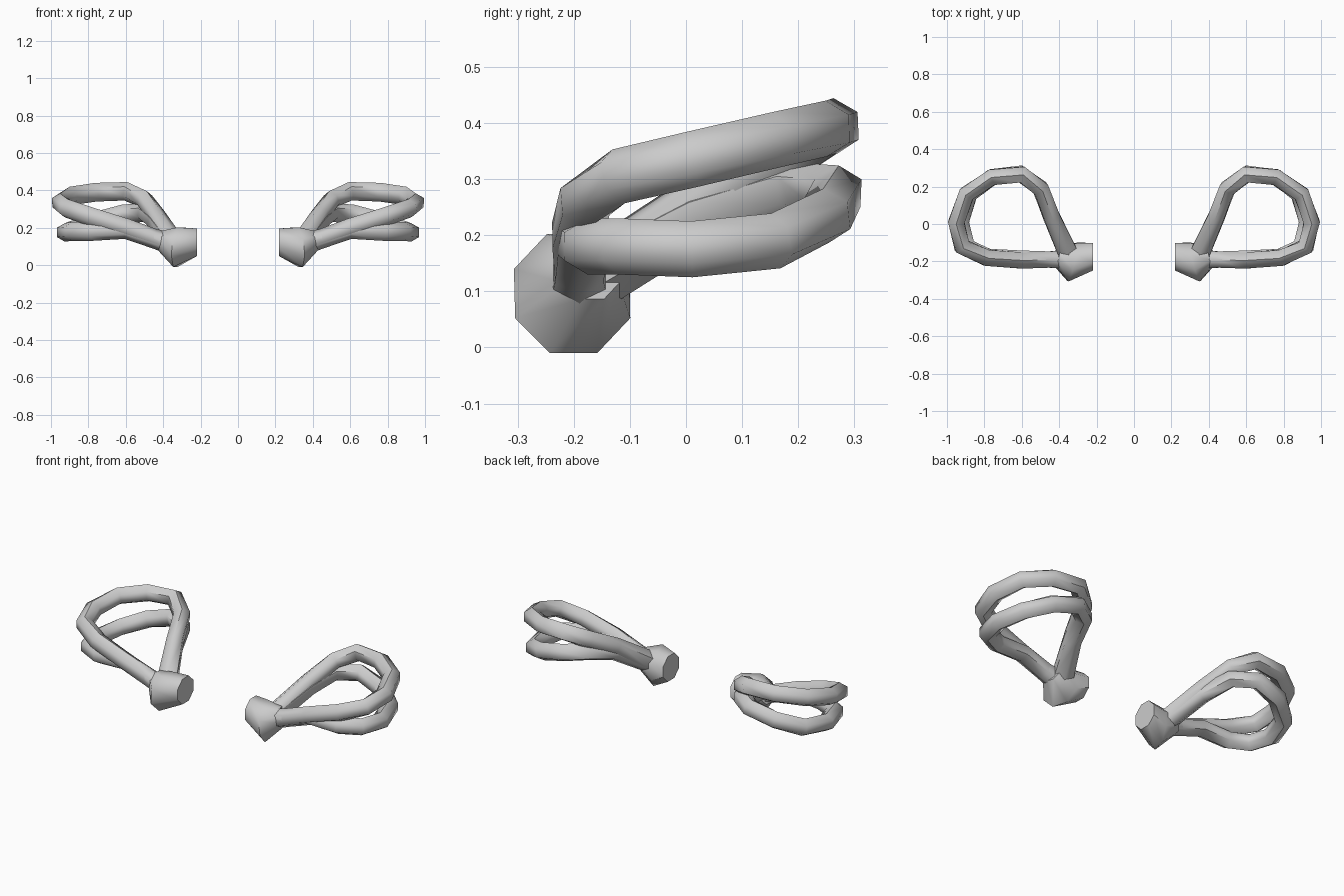
import bpy, bmesh, math
from mathutils import Vector

cube = bpy.data.objects.get("Cube")
if cube:
    bpy.data.objects.remove(cube)

grey = bpy.data.materials.new("mid_grey")
grey.use_nodes = True
colour = (0.6, 0.6, 0.6, 1)
grey.diffuse_color = colour
grey.node_tree.nodes["Principled BSDF"].inputs["Base Color"].default_value = colour


def loft(name, rings, angle):
    """Skin a list of equal rings, cap both ends and smooth the result."""
    bm = bmesh.new()
    loops = [[bm.verts.new(p) for p in ring] for ring in rings]
    n = len(loops[0])
    for a, b in zip(loops, loops[1:]):
        for i in range(n):
            j = (i + 1) % n
            bm.faces.new((a[i], a[j], b[j], b[i]))
    bm.faces.new(loops[0][::-1])
    bm.faces.new(loops[-1])
    bmesh.ops.recalc_face_normals(bm, faces=bm.faces)
    mesh = bpy.data.meshes.new(name)
    bm.to_mesh(mesh)
    bm.free()
    mesh.materials.append(grey)
    obj = bpy.data.objects.new(name, mesh)
    bpy.context.collection.objects.link(obj)
    bpy.ops.object.select_all(action='DESELECT')
    obj.select_set(True)
    bpy.context.view_layer.objects.active = obj
    bpy.ops.object.shade_smooth_by_angle(angle=math.radians(angle))


def ring(centre, normal, radius, sides, turn=0.0):
    """Polygon around a centre, its first corner near the upward side."""
    normal = Vector(normal).normalized()
    up = Vector((0, 0, 1))
    up = (up - normal * up.dot(normal)).normalized()
    side = normal.cross(up)
    angles = [math.tau * (i + turn) / sides for i in range(sides)]
    return [Vector(centre) + radius * (math.cos(a) * up + math.sin(a) * side) for a in angles]


def tube(name, path, radius, sides=6):
    """Six-sided tube along a path, thicker where it leaves the knob."""
    pts = [Vector(p) for p in path]
    last = len(pts) - 1
    rings = []
    for i, p in enumerate(pts):
        before = (p - pts[max(i - 1, 0)]).normalized()
        after = (pts[min(i + 1, last)] - p).normalized()
        r = radius * (1.2 if i in (0, last) else 1.0)
        rings.append(ring(p, before + after, r, sides))
    loft(name, rings, 60)


# Paths for the left side; the right side is mirrored
upper = [(.34, -.19, .11), (.45, -.19, .145), (.60, -.195, .20), (.79, -.18, .26),
         (.92, -.12, .305), (.95, .01, .335), (.895, .16, .37), (.76, .25, .39),
         (.60, .265, .395), (.50, .19, .35), (.44, .04, .27), (.36, -.14, .14)]
lower = [(.34, -.19, .11), (.45, -.19, .14), (.60, -.185, .19), (.78, -.175, .18),
         (.89, -.12, .18), (.925, .01, .175), (.88, .16, .19), (.76, .25, .235),
         (.61, .27, .275), (.50, .19, .28), (.44, .03, .235), (.36, -.14, .14)]
knob = [((.22, -.175, .122), (1, 0, 0), .08),
        ((.325, -.203, .096), (1, .27, .1), .115),
        ((.415, -.17, .135), (1, .27, .3), .055)]

for side, s in (("left", 1), ("right", -1)):
    flip = lambda p: (p[0] * s, p[1], p[2])
    tube(side + "_upper_loop", [flip(p) for p in upper], .05)
    tube(side + "_lower_loop", [flip(p) for p in lower], .05)
    loft(side + "_knob", [ring(flip(c), flip(n), r, 8, .5) for c, n, r in knob], 50)
